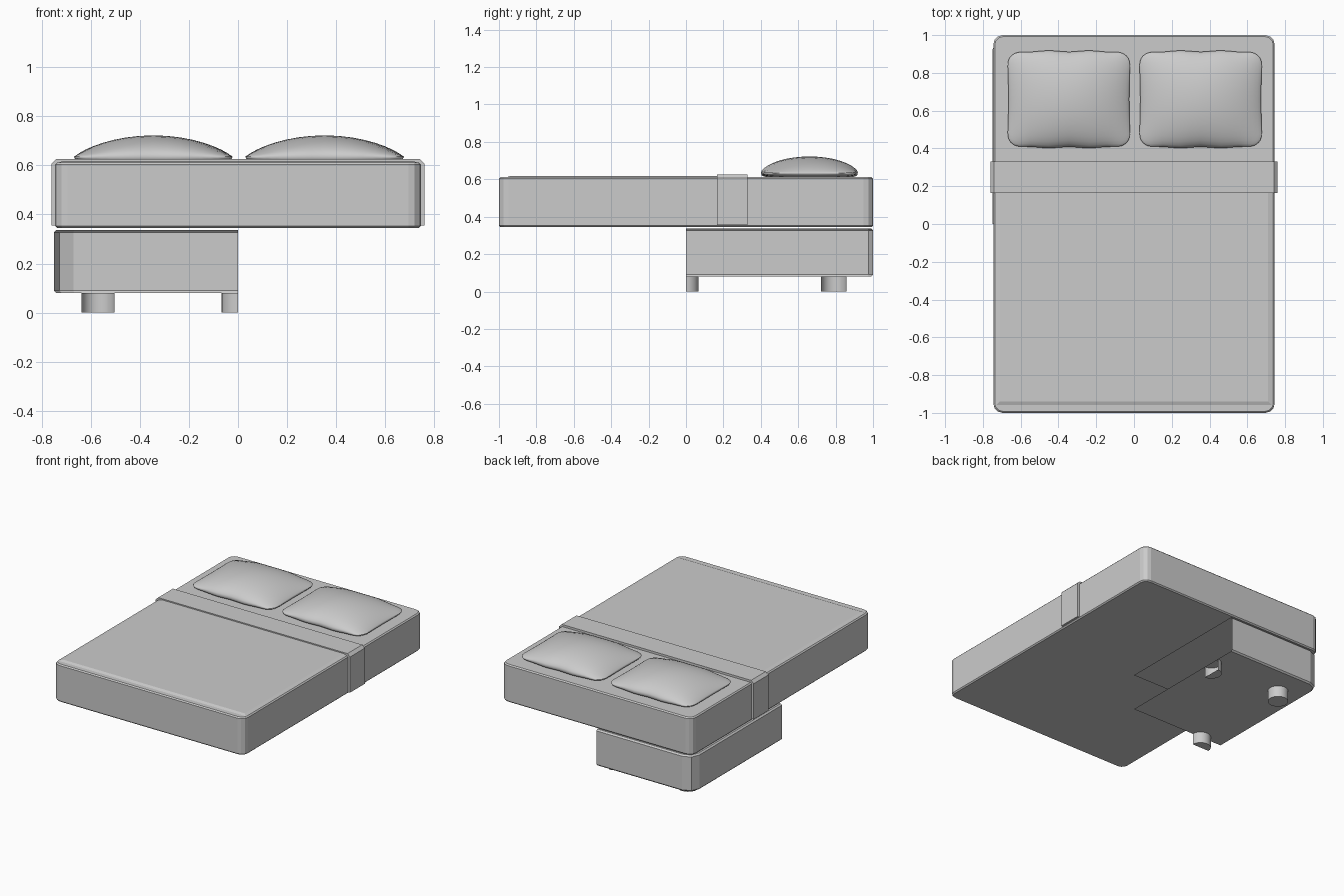
import bpy, bmesh, math
from mathutils import Vector, Matrix

if "Cube" in bpy.data.objects:
    bpy.data.objects.remove(bpy.data.objects["Cube"])


def finish(bm, name, angle=None):
    bmesh.ops.recalc_face_normals(bm, faces=bm.faces[:])
    me = bpy.data.meshes.new(name)
    bm.to_mesh(me)
    bm.free()
    ob = bpy.data.objects.new(name, me)
    bpy.context.collection.objects.link(ob)
    if angle:
        bpy.context.view_layer.objects.active = ob
        ob.select_set(True)
        bpy.ops.object.shade_smooth_by_angle(angle=math.radians(angle))
        ob.select_set(False)
    return ob


def rounded_box(hx, hy, z0, z1, radius, segs, edge):
    bm = bmesh.new()
    mat = Matrix.Translation((0, 0, (z0 + z1) / 2)) @ Matrix.Diagonal((2 * hx, 2 * hy, z1 - z0, 1))
    bmesh.ops.create_cube(bm, size=1, matrix=mat)
    upright = [e for e in bm.edges if abs(e.verts[0].co.z - e.verts[1].co.z) > 0.01]
    bmesh.ops.bevel(bm, geom=upright, offset=radius, segments=segs, profile=0.5, affect='EDGES')
    rims = [e for e in bm.edges if abs(e.verts[0].co.z - e.verts[1].co.z) < 1e-4]
    bmesh.ops.bevel(bm, geom=rims, offset=edge, segments=1, affect='EDGES')
    return bm


def keep_back_left(bm):
    # cut open along x = 0 and y = 0, keeping x < 0 and y > 0
    for n in ((1, 0, 0), (0, -1, 0)):
        bmesh.ops.bisect_plane(bm, geom=bm.verts[:] + bm.edges[:] + bm.faces[:], dist=1e-5,
                               plane_co=(0, 0, 0), plane_no=n, clear_outer=True)


# Mattress
finish(rounded_box(0.745, 1.0, 0.345, 0.611, 0.05, 3, 0.008), "mattress")

# Base: one open quarter
bm = rounded_box(0.75, 1.0, 0.08, 0.337, 0.08, 2, 0.01)
keep_back_left(bm)
finish(bm, "base")

# Legs, cut where they cross the open sides
for name, x, y in (("corner_leg", -0.57, 0.79), ("back_leg", 0, 0.79), ("side_leg", -0.57, 0)):
    bm = bmesh.new()
    bmesh.ops.create_cone(bm, cap_ends=True, segments=24, radius1=0.067, radius2=0.067,
                          depth=0.08, matrix=Matrix.Translation((x, y, 0.04)))
    keep_back_left(bm)
    finish(bm, name, 40)

# Blanket: thin sheet with sloped rim
bm = bmesh.new()
rings = []
for hx, y0, z in ((0.738, -0.965, 0.609), (0.71, -0.94, 0.618)):
    rings.append([bm.verts.new(c) for c in
                  ((-hx, y0, z), (hx, y0, z), (hx, 0.33, z), (-hx, 0.33, z))])
for i in range(4):
    j = (i + 1) % 4
    bm.faces.new((rings[0][i], rings[0][j], rings[1][j], rings[1][i]))
bm.faces.new(rings[1])
bm.faces.new(rings[0][::-1])
finish(bm, "blanket")

# Folded band wrapping over the top and down the sides
half = [(0.745, 0.355), (0.76, 0.355), (0.76, 0.607), (0.74, 0.626)]
inner = [(0.73, 0.61), (0.745, 0.6)]
profile = half + [(-x, z) for x, z in half[::-1]] + [(-x, z) for x, z in inner[::-1]] + inner
bm = bmesh.new()
face = bm.faces.new([bm.verts.new((x, 0.165, z)) for x, z in profile])
ext = bmesh.ops.extrude_face_region(bm, geom=[face], use_keep_orig=True)
bmesh.ops.translate(bm, vec=(0, 0.165, 0),
                    verts=[v for v in ext["geom"] if isinstance(v, bmesh.types.BMVert)])
finish(bm, "folded_band")


# Pillows: puffed grids, joined top and bottom at the seam
def pillow(name, cx, cy, n=18):
    bm = bmesh.new()
    a, b = 0.328, 0.255
    for side in (1, -1):
        grid = []
        for i in range(n + 1):
            row = []
            for j in range(n + 1):
                u = math.sin(math.pi * (i / n - 0.5))
                v = math.sin(math.pi * (j / n - 0.5))
                f = max(0, 1 - u * u) ** 0.8 * max(0, 1 - v * v) ** 0.55
                x = a * u * (1 - 0.08 * abs(v) ** 12) * (0.975 + 0.025 * v * v)
                y = b * v * (1 - 0.10 * abs(u) ** 12) * (1 - 0.015 * math.cos(9 * u))
                z = 0.635 + (0.087 * f if side > 0 else -0.033 * f ** 0.4)
                row.append(bm.verts.new((cx + x, cy + y, z)))
            grid.append(row)
        for i in range(n):
            for j in range(n):
                bm.faces.new((grid[i][j], grid[i + 1][j], grid[i + 1][j + 1], grid[i][j + 1]))
    bmesh.ops.remove_doubles(bm, verts=bm.verts[:], dist=1e-5)
    finish(bm, name, 80)


pillow("left_pillow", -0.345, 0.66)
pillow("right_pillow", 0.353, 0.66)
